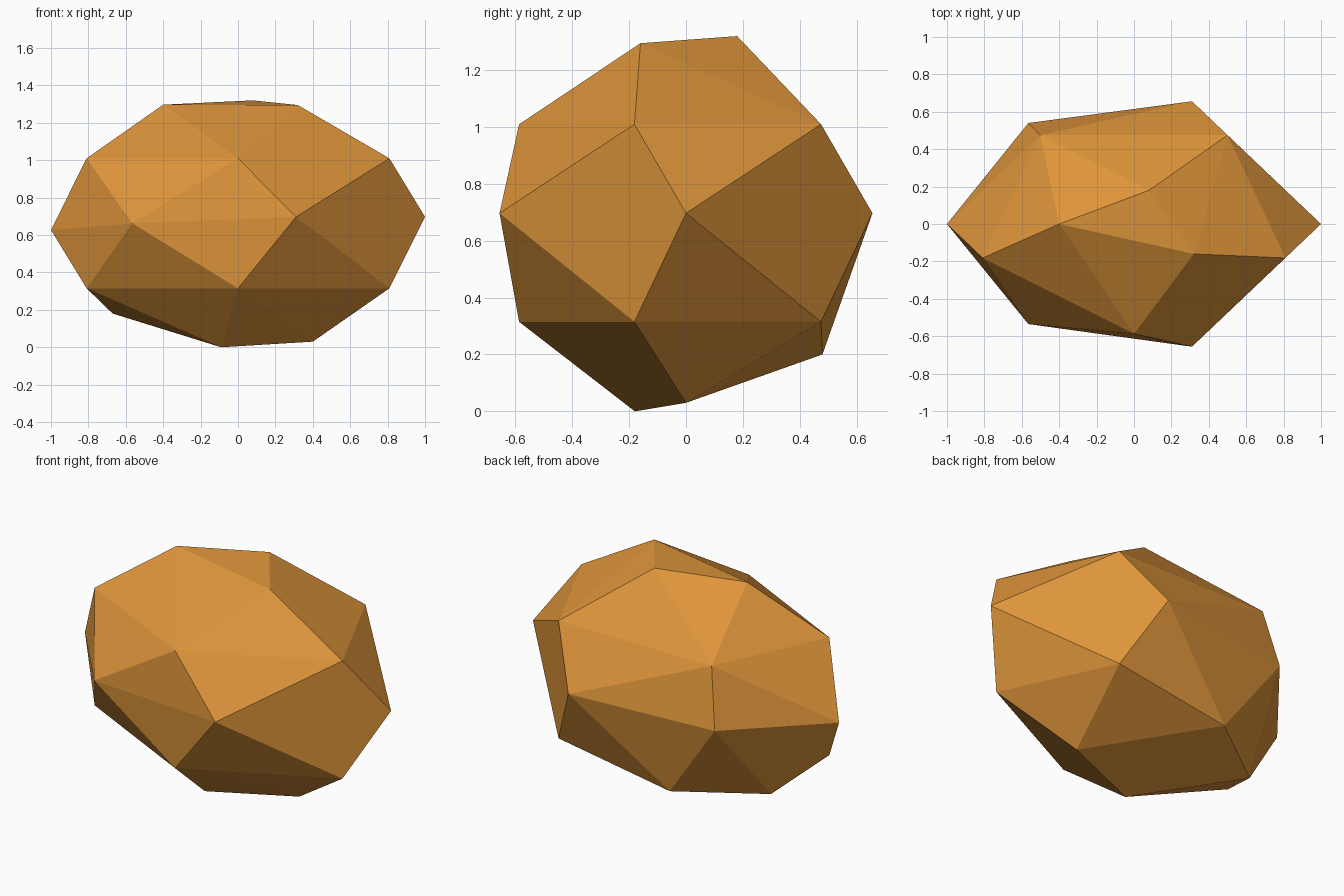
import bpy, bmesh, math

if "Cube" in bpy.data.objects:
    bpy.data.objects.remove(bpy.data.objects["Cube"])

# Five-sided bands of a stretched stone: same outline at two heights
def band(z, skip=()):
    return [(0.851 * math.cos(math.radians(a)), 0.69 * 0.851 * math.sin(math.radians(a)), z)
            for a in (-90, -18, 54, 126, 198) if a not in skip]

corners = band(1.01) + band(0.315, skip=(126,))

# Crown
corners += [(-0.40, 0.0, 1.297), (0.08, 0.18, 1.32), (0.32, -0.16, 1.295)]
# Waist
corners += [(1.0, 0.0, 0.697), (0.31, -0.656, 0.697), (0.31, 0.656, 0.697),
            (-0.565, -0.535, 0.662), (-0.565, 0.54, 0.668), (-1.0, 0.0, 0.627)]
# Underside
corners += [(0.40, 0.0, 0.03), (-0.09, -0.18, 0.0), (-0.67, 0.164, 0.18), (-0.23, 0.48, 0.20)]

# Wrap the corners in a faceted skin
bm = bmesh.new()
for c in corners:
    bm.verts.new(c)
bmesh.ops.convex_hull(bm, input=bm.verts[:])
bmesh.ops.recalc_face_normals(bm, faces=bm.faces[:])
mesh = bpy.data.meshes.new("stone")
bm.to_mesh(mesh)
bm.free()

# Single ochre colour
ochre = bpy.data.materials.new("ochre")
ochre.diffuse_color = (0.73, 0.30, 0.043, 1.0)
ochre.use_nodes = True
ochre.node_tree.nodes["Principled BSDF"].inputs["Base Color"].default_value = ochre.diffuse_color
mesh.materials.append(ochre)

stone = bpy.data.objects.new("stone", mesh)
bpy.context.collection.objects.link(stone)
